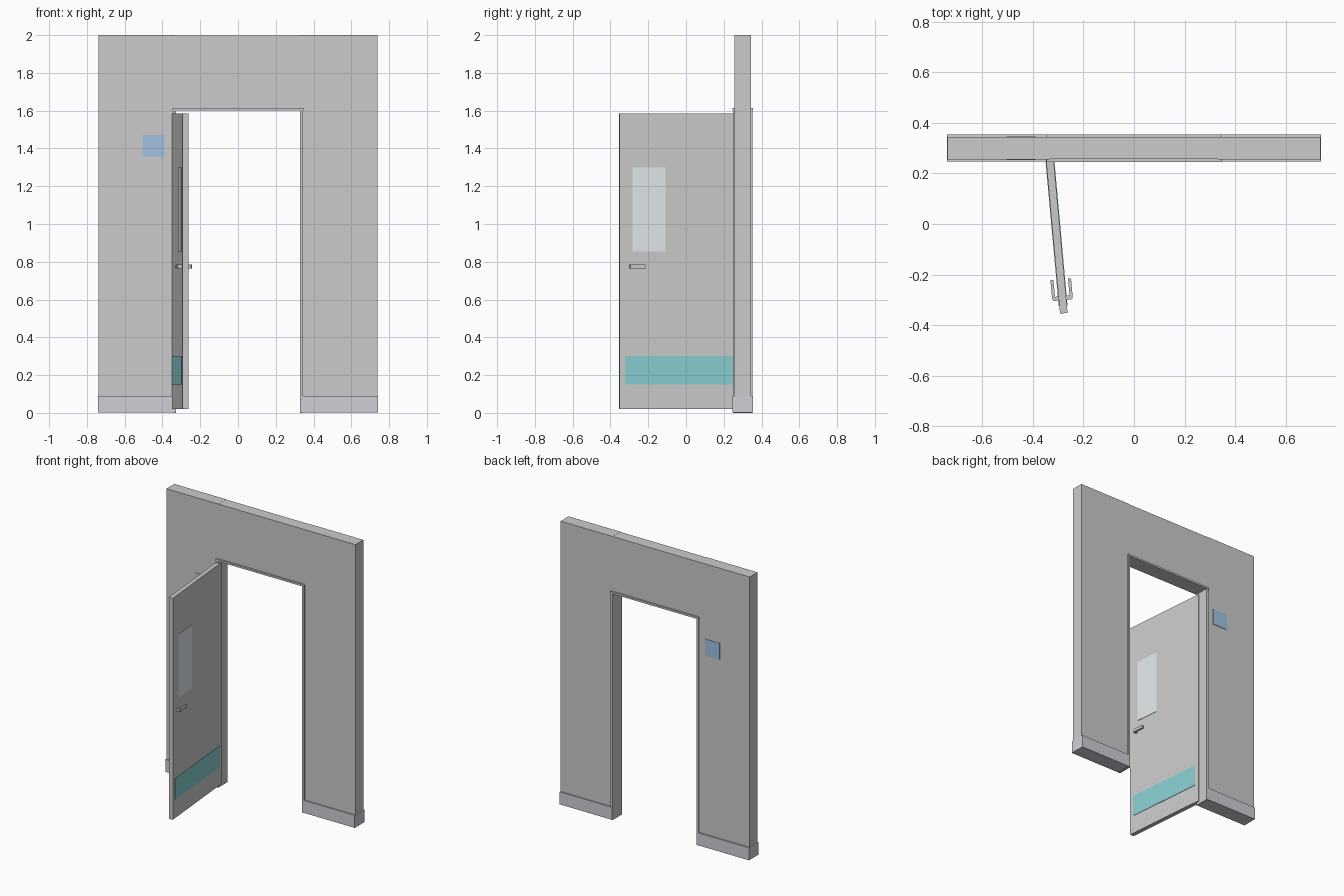
import bpy, bmesh
from math import radians
from mathutils import Matrix

if "Cube" in bpy.data.objects:
    bpy.data.objects.remove(bpy.data.objects["Cube"])


def material(name, rgb):
    m = bpy.data.materials.new(name)
    m.diffuse_color = (*rgb, 1)
    m.use_nodes = True
    m.node_tree.nodes["Principled BSDF"].inputs["Base Color"].default_value = m.diffuse_color
    return m


TEAL = material("teal", (0.25, 0.62, 0.64))
BLUE = material("blue", (0.36, 0.54, 0.76))
GLASS = material("pale_glass", (0.76, 0.82, 0.84))
TRIM = material("cool_grey", (0.62, 0.63, 0.67))


def finish(name, bm, mat=None, matrix=None):
    bmesh.ops.recalc_face_normals(bm, faces=bm.faces)
    me = bpy.data.meshes.new(name)
    bm.to_mesh(me)
    bm.free()
    ob = bpy.data.objects.new(name, me)
    bpy.context.collection.objects.link(ob)
    if mat:
        me.materials.append(mat)
    if matrix:
        ob.matrix_world = matrix
    return ob


def box(name, x, y, z, mat=None, matrix=None):
    """Box from (min, max) pairs on each axis."""
    bm = bmesh.new()
    bmesh.ops.create_cube(bm, size=1)
    for v in bm.verts:
        v.co = [(a + b) / 2 + c * (b - a) for (a, b), c in zip((x, y, z), v.co)]
    return finish(name, bm, mat, matrix)


def centred(half):
    """Depth range around the middle plane of the wall."""
    return (0.30 - half, 0.30 + half)


# Wall panels, jambs and baseboards on both sides of the opening
for side, s in (("left", -1), ("right", 1)):
    def span(a, b):
        return tuple(sorted((s * a, s * b)))
    box("wall_panel_" + side, span(0.333, 0.739), centred(0.044), (0.004, 2.0))
    box("door_jamb_" + side, span(0.328, 0.344), centred(0.052), (0, 1.612))
    box("baseboard_" + side, span(0.330, 0.74), centred(0.0535), (0.002, 0.09), TRIM)

# Wall above the opening and frame head
box("wall_header", (-0.333, 0.333), centred(0.0425), (1.60, 1.999))
box("frame_head", (-0.346, 0.346), centred(0.055), (1.60, 1.613))

# Sign plate showing on both wall faces
box("sign_plate", (-0.505, -0.39), centred(0.047), (1.355, 1.47), BLUE)

# Open door leaf: local origin at the hinge edge, leaf runs along local -y
DOOR = Matrix.Translation((-0.335, 0.274, 0)) @ Matrix.Rotation(radians(5.2), 4, 'Z')
box("door_leaf", (-0.015, 0.015), (-0.63, 0), (0.02, 1.585), None, DOOR)
box("door_window", (-0.0175, 0.0175), (-0.56, -0.385), (0.855, 1.30), GLASS, DOOR)
box("kick_plate", (-0.0175, 0.0175), (-0.60, -0.028), (0.15, 0.30), TEAL, DOOR)

# Lever handles: rounded-corner L profile extruded in height
PROFILE = [(0.012, -0.578), (0.035, -0.578), (0.040, -0.573), (0.041, -0.566),
           (0.041, -0.495), (0.029, -0.495), (0.029, -0.562), (0.012, -0.562)]
for side, s in (("outer", -1), ("inner", 1)):
    bm = bmesh.new()
    face = bm.faces.new([bm.verts.new((s * x, y, 0.765)) for x, y in PROFILE])
    ext = bmesh.ops.extrude_face_region(bm, geom=[face])
    tops = [g for g in ext["geom"] if isinstance(g, bmesh.types.BMVert)]
    bmesh.ops.translate(bm, verts=tops, vec=(0, 0, 0.02))
    finish("door_handle_" + side, bm, None, DOOR)
